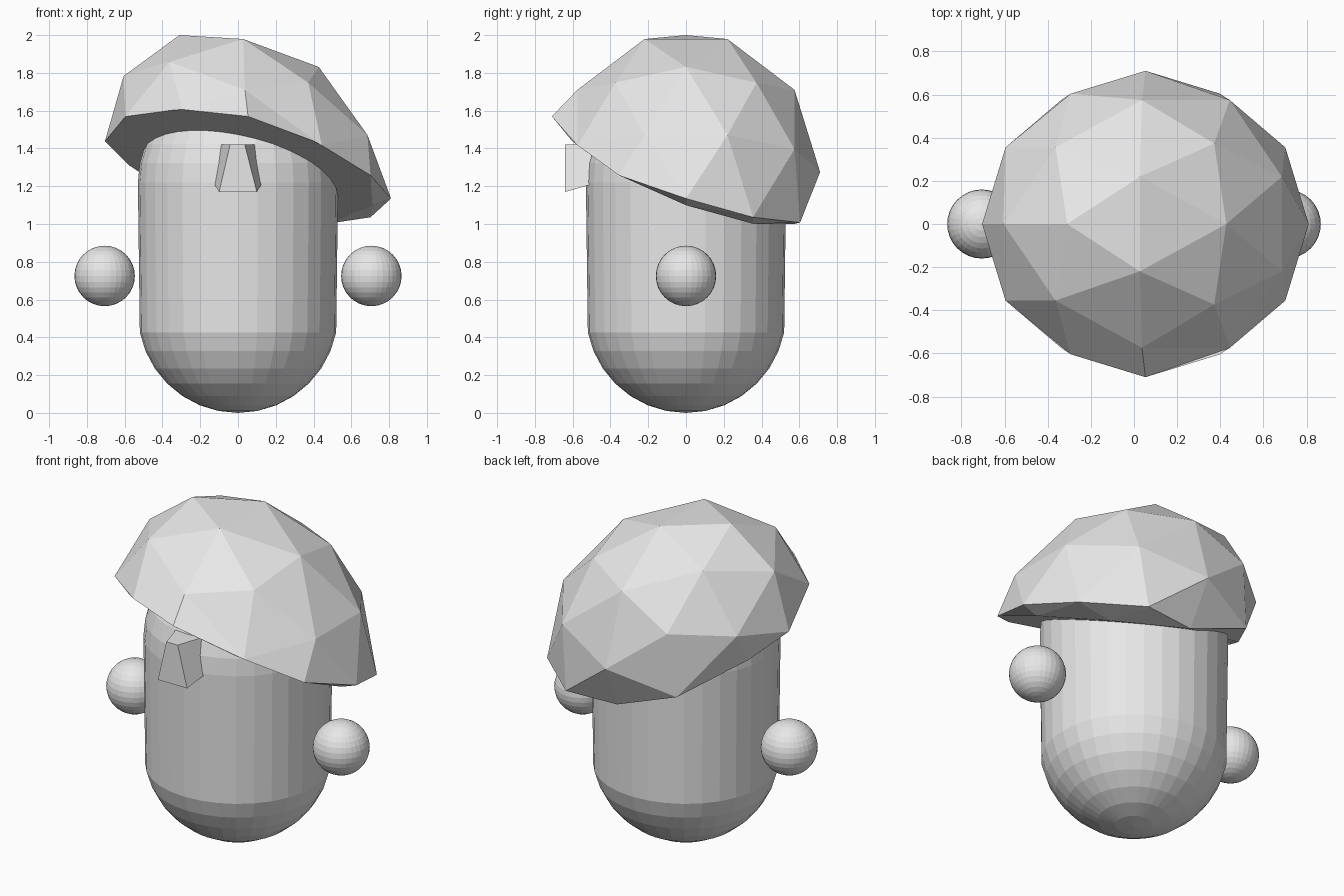
import bpy, bmesh
from mathutils import Vector

if "Cube" in bpy.data.objects:
    bpy.data.objects.remove(bpy.data.objects["Cube"])

grey = bpy.data.materials.new("light_grey")
grey.diffuse_color = (0.8, 0.8, 0.8, 1)
grey.use_nodes = True
grey.node_tree.nodes["Principled BSDF"].inputs["Base Color"].default_value = grey.diffuse_color


def finish(obj, name):
    obj.name = name
    obj.data.materials.append(grey)
    bm = bmesh.new()
    bm.from_mesh(obj.data)
    bmesh.ops.recalc_face_normals(bm, faces=bm.faces)
    bm.to_mesh(obj.data)
    bm.free()


# Body: a sphere whose upper half is pulled up into a capsule
R = 0.53
bpy.ops.mesh.primitive_uv_sphere_add(segments=32, ring_count=16, radius=R)
body = bpy.context.object
for v in body.data.vertices:
    v.co.z += R + (0.69 if v.co.z > -0.01 else 0)
finish(body, "body")

# Floating hands
for side, name in ((-1, "left_hand"), (1, "right_hand")):
    bpy.ops.mesh.primitive_uv_sphere_add(segments=32, ring_count=16, radius=0.16)
    hand = bpy.context.object
    hand.location = (side * 0.706, 0, 0.725)
    finish(hand, name)

# Cap: tilted, stretched icosphere with its lower part flattened to a slanted plane
bpy.ops.mesh.primitive_ico_sphere_add(subdivisions=2, radius=1)
cap = bpy.context.object
centre = Vector((0.053, 0, 1.275))
axis_u, axis_v, axis_w = Vector((-0.665, 0, -0.206)), Vector((0, 0.71, 0)), Vector((-0.363, 0, 0.725))
for v in cap.data.vertices:
    p = centre + axis_u * v.co.x + axis_v * v.co.y + axis_w * v.co.z
    p.z = max(p.z, 1.27 - 0.24 * p.x - 0.44 * p.y)
    v.co = p
finish(cap, "cap")

# Nose: tapered wedge, wider at the bottom and at the face
front = [(-0.042, -0.64, 1.42), (0.036, -0.64, 1.42), (0.1, -0.64, 1.17), (-0.1, -0.64, 1.17)]
back = [(-0.092, -0.47, 1.42), (0.092, -0.47, 1.42), (0.125, -0.5, 1.21), (-0.125, -0.5, 1.21)]
quads = [(0, 1, 2, 3), (7, 6, 5, 4)] + [(i, i + 4, (i + 1) % 4 + 4, (i + 1) % 4) for i in range(4)]
mesh = bpy.data.meshes.new("nose")
mesh.from_pydata(front + back, [], quads)
nose = bpy.data.objects.new("nose", mesh)
bpy.context.collection.objects.link(nose)
finish(nose, "nose")
